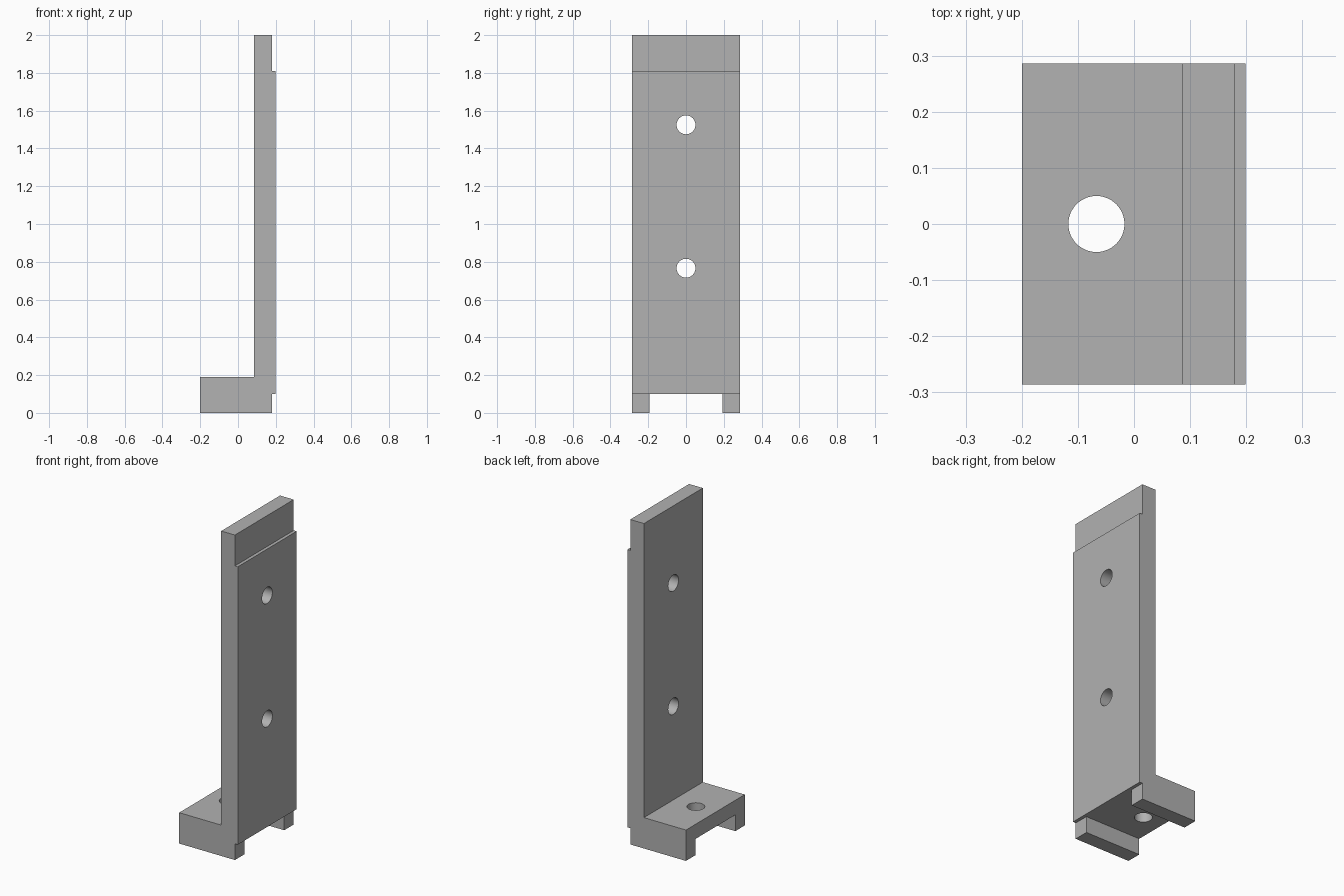
import bpy, bmesh, math
from mathutils import Matrix, Vector

cube = bpy.data.objects.get("Cube")
if cube:
    bpy.data.objects.remove(cube, do_unlink=True)

HALF_WIDTH = 0.286
HOLE_RADIUS = 0.05

grey = bpy.data.materials.new("plain grey")
grey.use_nodes = True
grey.diffuse_color = (0.445, 0.445, 0.445, 1)
grey.node_tree.nodes["Principled BSDF"].inputs["Base Color"].default_value = grey.diffuse_color


def add_object(name, bm):
    bmesh.ops.recalc_face_normals(bm, faces=bm.faces)
    mesh = bpy.data.meshes.new(name)
    bm.to_mesh(mesh)
    bm.free()
    mesh.materials.append(grey)
    obj = bpy.data.objects.new(name, mesh)
    bpy.context.collection.objects.link(obj)
    return obj


def extrude_profile(name, points, half_width):
    """Extrude an x-z outline along y."""
    bm = bmesh.new()
    face = bm.faces.new([bm.verts.new((x, -half_width, z)) for x, z in points])
    result = bmesh.ops.extrude_face_region(bm, geom=[face])
    verts = [g for g in result["geom"] if isinstance(g, bmesh.types.BMVert)]
    bmesh.ops.translate(bm, verts=verts, vec=Vector((0, 2 * half_width, 0)))
    return add_object(name, bm)


def drill(name, location, axis):
    """Make a round cutter along the given axis."""
    bm = bmesh.new()
    turn = Matrix.Rotation(math.pi / 2, 4, "Y") if axis == "X" else Matrix()
    bmesh.ops.create_cone(bm, cap_ends=True, segments=48, radius1=HOLE_RADIUS,
                          radius2=HOLE_RADIUS, depth=0.6,
                          matrix=Matrix.Translation(location) @ turn)
    return add_object(name, bm)


def cut(target, cutter):
    cutter.hide_render = True
    mod = target.modifiers.new("cut", "BOOLEAN")
    mod.operation = "DIFFERENCE"
    mod.solver = "EXACT"
    mod.object = cutter
    bpy.context.view_layer.objects.active = target
    bpy.ops.object.modifier_apply(modifier=mod.name)
    bpy.data.objects.remove(cutter, do_unlink=True)


# L-shaped bracket with a raised pad on its outer face
bracket = extrude_profile("angle_bracket", [
    (-0.2, 0), (0.179, 0), (0.179, 0.1), (0.199, 0.1), (0.199, 1.81),
    (0.179, 1.81), (0.179, 2), (0.086, 2), (0.086, 0.19), (-0.2, 0.19)], HALF_WIDTH)

# Channel under the foot
cut(bracket, extrude_profile("channel_cutter", [
    (-0.5, -0.1), (0.5, -0.1), (0.5, 0.1), (-0.5, 0.1)], 0.194))

# Bolt holes through the upright and the foot
for z in (0.766, 1.525):
    cut(bracket, drill("upright_hole_cutter", (0.14, 0, z), "X"))
cut(bracket, drill("foot_hole_cutter", (-0.067, 0, 0.1), "Z"))

bpy.ops.object.select_all(action="DESELECT")
bracket.select_set(True)
bpy.context.view_layer.objects.active = bracket
bpy.ops.object.shade_smooth_by_angle(angle=math.radians(30))
